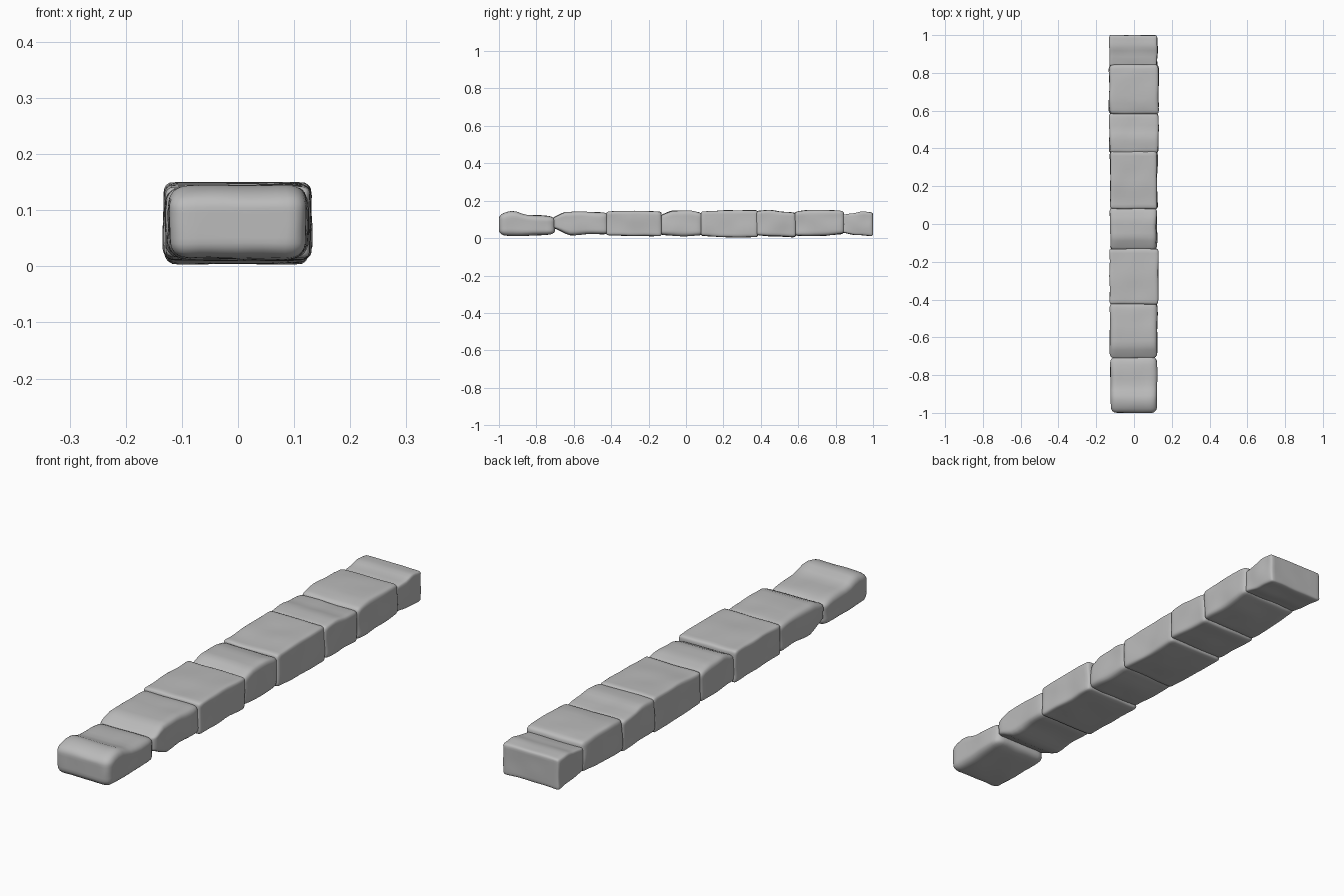
import bpy, bmesh, math
from mathutils import Vector, noise

cube = bpy.data.objects.get("Cube")
if cube:
    bpy.data.objects.remove(cube, do_unlink=True)

stone_grey = bpy.data.materials.new("stone_grey")
stone_grey.use_nodes = True
colour = (0.5, 0.5, 0.5, 1)
stone_grey.diffuse_color = colour
stone_grey.node_tree.nodes["Principled BSDF"].inputs["Base Color"].default_value = colour


def along(heights, t):
    """Smoothly blend evenly spaced heights, t from 0 to 1."""
    s = min(max(t, 0), 1) * (len(heights) - 1)
    i = min(int(s), len(heights) - 2)
    f = s - i
    f = f * f * (3 - 2 * f)
    return heights[i] * (1 - f) + heights[i + 1] * f


def stone(name, y0, y1, left, right, bottom, top, radius, seed):
    """Rounded block whose top and bottom follow height profiles, gently worn."""
    bm = bmesh.new()
    bmesh.ops.create_cube(bm, size=2)
    bmesh.ops.subdivide_edges(bm, edges=bm.edges[:], cuts=15, use_grid_fill=True)
    half = Vector(((right - left) / 2, (y1 - y0) / 2, 0.07))
    inner = half - Vector((radius, radius, radius))
    for v in bm.verts:
        # crowd the grid toward the edges, then round them
        p = Vector([h * math.sin(c * math.pi / 2) for c, h in zip(v.co, half)])
        core = Vector([min(max(c, -k), k) for c, k in zip(p, inner)])
        d = p - core
        if d.length > 0:
            p = core + d.normalized() * radius
        t = (p.y + half.y) / (2 * half.y)
        low, high = along(bottom, t), along(top, t)
        h = (p.z / half.z + 1) / 2
        worn = noise.noise_vector(p * 11 + Vector((seed * 7.3, seed * 3.1, 0))) * 0.006
        v.co = Vector((p.x + (left + right) / 2 + worn.x,
                       p.y + (y0 + y1) / 2 + worn.y * 0.5,
                       low + (high - low) * h + worn.z * 0.5))
        v.co.z = min(max(v.co.z, 0), 0.15)
        v.co.y = min(max(v.co.y, -1), 1)
    for f in bm.faces:
        f.smooth = True
    mesh = bpy.data.meshes.new(name)
    bm.to_mesh(mesh)
    bm.free()
    mesh.materials.append(stone_grey)
    ob = bpy.data.objects.new(name, mesh)
    bpy.context.collection.objects.link(ob)


# Row of stones from front to back: y range, x range, bottom and top profiles, rounding
stones = [
    (-1.0, -0.7, -0.125, 0.122, (.015, .012, .015, .02), (.13, .145, .123, .122, .115), .035),
    (-0.71, -0.415, -0.127, 0.122, (.05, .015, .022, .02), (.115, .14, .142, .138, .135), .025),
    (-0.425, -0.13, -0.128, 0.127, (.015, .012, .01), (.142, .145, .142), .014),
    (-0.14, 0.09, -0.126, 0.12, (.018, .01, .015), (.125, .147, .148, .135), .022),
    (0.08, 0.385, -0.126, 0.123, (.012, .005, .004), (.142, .148, .149), .014),
    (0.375, 0.588, -0.13, 0.127, (.015, .01, .005), (.146, .15, .14, .136), .016),
    (0.58, 0.845, -0.131, 0.13, (.012, .012, .022), (.143, .15, .15, .146), .02),
    (0.835, 1.0, -0.13, 0.122, (.03, .016, .012), (.126, .132, .142, .138), .012),
]
for i, (y0, y1, left, right, bottom, top, radius) in enumerate(stones, 1):
    stone(f"stone_{i}", y0, y1, left, right, bottom, top, radius, i)
